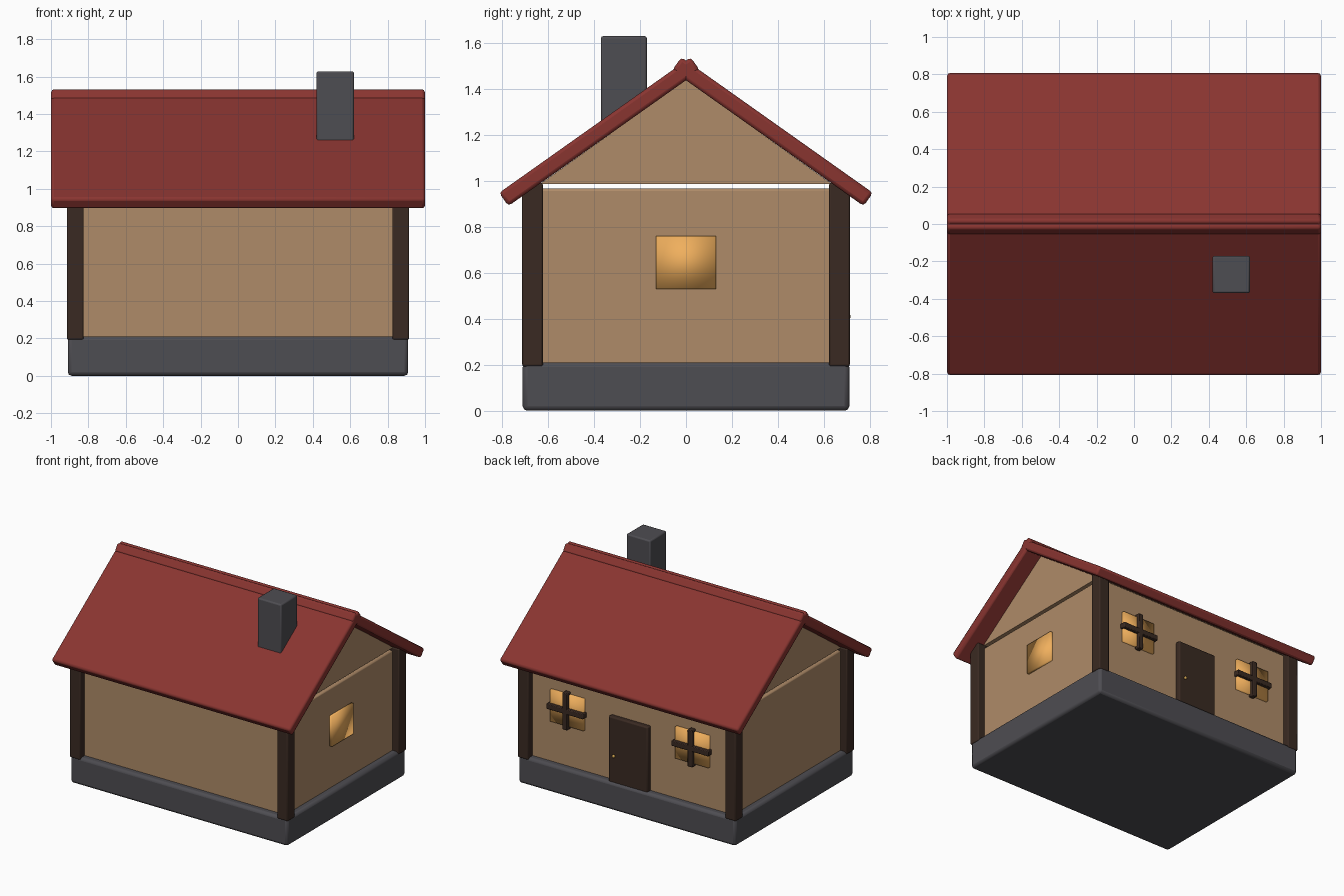
import bpy, bmesh, math

if "Cube" in bpy.data.objects:
    bpy.data.objects.remove(bpy.data.objects["Cube"])

def mat(name, r, g, b):
    m = bpy.data.materials.new(name)
    m.diffuse_color = (r, g, b, 1)
    m.use_nodes = True
    m.node_tree.nodes["Principled BSDF"].inputs["Base Color"].default_value = m.diffuse_color
    return m

STONE = mat("stone", .076, .074, .084)
PLASTER = mat("plaster", .43, .26, .14)
WOOD = mat("dark_wood", .042, .023, .016)
TILE = mat("red_tile", .25, .035, .03)
GLOW = mat("warm_glass", .87, .43, .11)
BRASS = mat("brass", .6, .35, .08)

def finish(o, name, m, bevel=0):
    o.name = name
    o.data.materials.append(m)
    if bevel:
        b = o.modifiers.new("bevel", 'BEVEL')
        b.width, b.segments = bevel, 2
        bpy.ops.object.shade_smooth_by_angle(angle=math.radians(35))
    return o

def box(name, lo, hi, m, bevel=0):
    bpy.ops.mesh.primitive_cube_add(size=1, location=[(a + b) / 2 for a, b in zip(lo, hi)])
    o = bpy.context.object
    o.scale = [b - a for a, b in zip(lo, hi)]
    bpy.ops.object.transform_apply(location=False, rotation=False, scale=True)
    return finish(o, name, m, bevel)

# Foundation and walls
box("foundation", (-.91, -.71, 0), (.91, .71, .21), STONE, .02)
box("walls", (-.86, -.66, .19), (.86, .66, .965), PLASTER, .01)

# Corner posts
for sx in (-1, 1):
    for sy in (-1, 1):
        x, y = sx * .87, sy * .667
        box("corner_post", (x - .045, y - .045, .193), (x + .045, y + .045, .99), WOOD, .008)

# Gable prism, floating just above the walls
bm = bmesh.new()
face = bm.faces.new([bm.verts.new((-.86, y, z)) for y, z in ((-.635, .985), (.635, .985), (0, 1.438))])
ext = bmesh.ops.extrude_face_region(bm, geom=[face])
bmesh.ops.translate(bm, vec=(1.72, 0, 0), verts=[v for v in ext["geom"] if isinstance(v, bmesh.types.BMVert)])
bmesh.ops.recalc_face_normals(bm, faces=bm.faces)
me = bpy.data.meshes.new("gable")
bm.to_mesh(me)
bm.free()
gable = bpy.data.objects.new("gable", me)
bpy.context.collection.objects.link(gable)
me.materials.append(PLASTER)

# Roof slabs crossing at the ridge
for s in (-1, 1):
    slab = box("roof_slab", (-1, -.51, -.035), (1, .51, .035), TILE, .015)
    slab.location = (0, s * .376, 1.213)
    slab.rotation_euler.x = -s * math.radians(35.3)

# Chimney
box("chimney", (.42, -.37, 1.13), (.62, -.17, 1.628), STONE, .01)

# Door and knob on the +y wall
box("door", (-.165, .64, .195), (.165, .695, .70), WOOD, .01)
bpy.ops.mesh.primitive_uv_sphere_add(segments=16, ring_count=8, radius=.012, location=(.115, .704, .41))
finish(bpy.context.object, "door_knob", BRASS)
bpy.ops.object.shade_smooth()

# Back windows with crossed bars
for cx in (-.525, .525):
    box("window_pane", (cx - .14, .64, .52), (cx + .14, .68, .76), GLOW)
    bpy.ops.object.shade_smooth()
    box("window_bar_upright", (cx - .02, .66, .50), (cx + .02, .705, .78), WOOD, .005)
    box("window_bar_cross", (cx - .155, .66, .62), (cx + .155, .705, .66), WOOD, .005)

# Side window
box("side_window_pane", (.84, -.13, .53), (.88, .13, .76), GLOW)
bpy.ops.object.shade_smooth()
